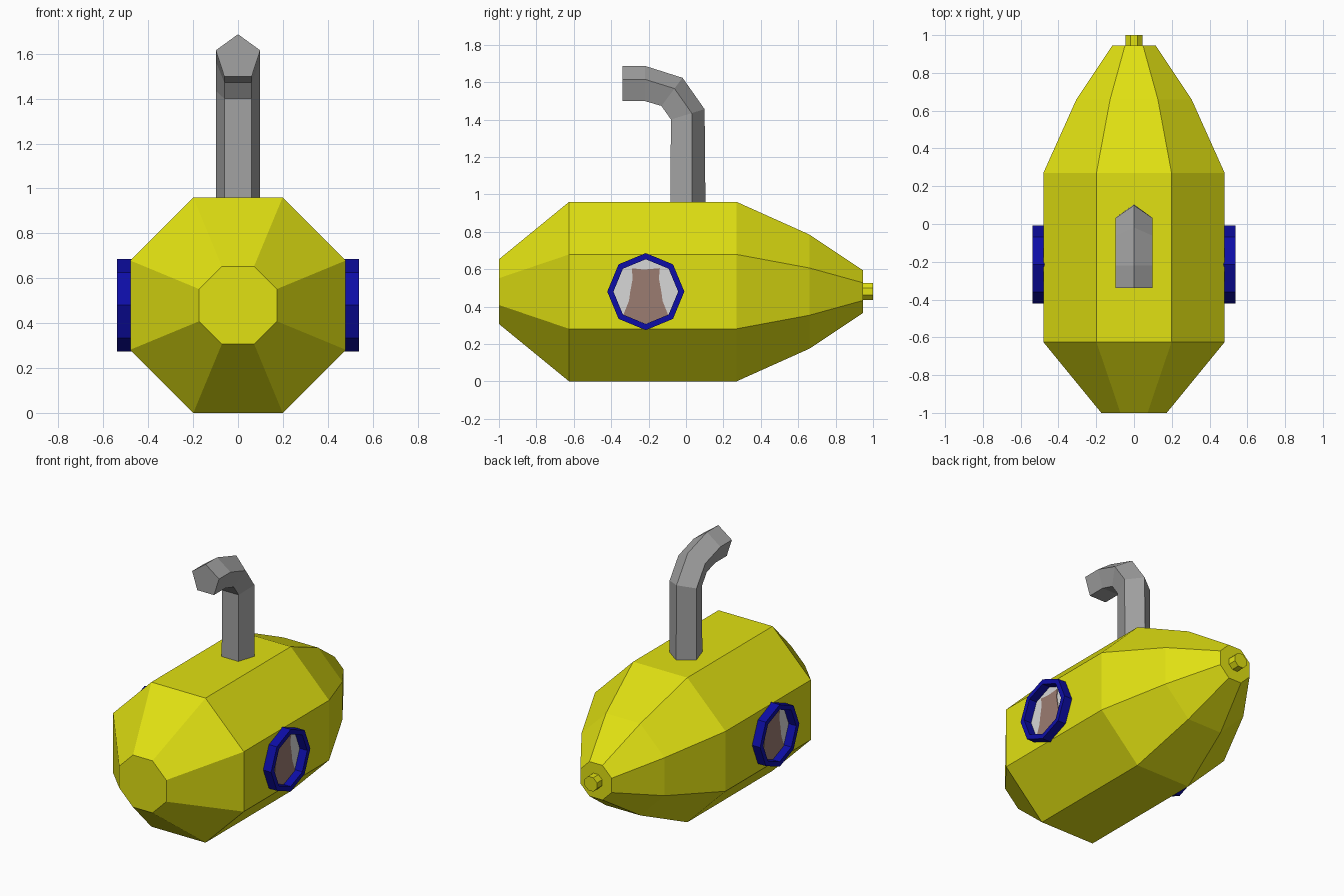
import bpy, bmesh
from math import pi, cos, sin, radians
from mathutils import Vector

cube = bpy.data.objects.get("Cube")
if cube:
    bpy.data.objects.remove(cube, do_unlink=True)


def material(name, rgb):
    m = bpy.data.materials.new(name)
    m.use_nodes = True
    m.diffuse_color = (*rgb, 1)
    m.node_tree.nodes["Principled BSDF"].inputs["Base Color"].default_value = (*rgb, 1)
    return m


YELLOW = material("yellow paint", (0.75, 0.75, 0.006))
GREY = material("grey metal", (0.36, 0.36, 0.36))
BLUE = material("blue trim", (0.004, 0.004, 0.38))
PALE = material("pale glass", (0.68, 0.68, 0.68))
BROWN = material("brown figure", (0.33, 0.2, 0.165))


def loft(name, rings, mat, closed=False):
    """Skin matching rings of points; cap both ends, or join last to first."""
    bm = bmesh.new()
    loops = [[bm.verts.new(p) for p in ring] for ring in rings]
    pairs = list(zip(loops, loops[1:]))
    if closed:
        pairs.append((loops[-1], loops[0]))
    else:
        bm.faces.new(loops[0])
        bm.faces.new(loops[-1])
    n = len(loops[0])
    for a, b in pairs:
        for i in range(n):
            j = (i + 1) % n
            bm.faces.new((a[i], a[j], b[j], b[i]))
    bmesh.ops.recalc_face_normals(bm, faces=bm.faces)
    mesh = bpy.data.meshes.new(name)
    bm.to_mesh(mesh)
    bm.free()
    mesh.materials.append(mat)
    obj = bpy.data.objects.new(name, mesh)
    bpy.context.collection.objects.link(obj)
    return obj


MID = 0.48  # height of the hull axis


def hull_ring(y, apothem):
    r = apothem / cos(pi / 8)
    angles = [pi / 8 + k * pi / 4 for k in range(8)]
    return [(r * cos(a), y, MID + r * sin(a)) for a in angles]


# Hull and tail stub
loft("hull", [hull_ring(y, r) for y, r in
              [(-1, 0.173), (-0.625, 0.48), (0.27, 0.48), (0.66, 0.305), (0.945, 0.115)]], YELLOW)
loft("tail_stub", [hull_ring(0.93, 0.046), hull_ring(1, 0.046)], YELLOW)


# Periscope: five-sided tube with its ridge on the outside of the bend
def tube_ring(y, z, tilt, r=0.104):
    out = Vector((0, cos(radians(tilt)), sin(radians(tilt))))
    side = Vector((1, 0, 0))
    return [Vector((0, y, z)) + r * (cos(a) * out + sin(a) * side)
            for a in (k * 2 * pi / 5 for k in range(5))]


loft("periscope", [tube_ring(*p) for p in
                   [(0, 0.94, 0), (0, 1.425, 17), (-0.081, 1.54, 53),
                    (-0.22, 1.583, 90), (-0.34, 1.583, 90)]], GREY)

# Portholes with a silhouette behind the rim
half = [(0.075, 0.125), (0.07, 0.07), (0.083, 0), (0.09, -0.05), (0.12, -0.125)]
figure = [(-0.01, 0.118)] + half + [(0, -0.172)] + [(-u, v) for u, v in reversed(half)]


def octagon(r):
    return [(r * cos(k * pi / 4), r * sin(k * pi / 4)) for k in range(8)]


for label, s in (("left", 1), ("right", -1)):
    def place(outline, x):
        return [(s * x, -0.215 + u, MID + v) for u, v in outline]

    inner, outer = octagon(0.173), octagon(0.206)
    loft(label + "_porthole_rim", [place(inner, 0.475), place(inner, 0.538),
                                   place(outer, 0.538), place(outer, 0.475)], BLUE, closed=True)
    loft(label + "_porthole_glass", [place(octagon(0.18), 0.476), place(octagon(0.18), 0.483)], PALE)
    loft(label + "_porthole_figure", [place(figure, 0.478), place(figure, 0.487)], BROWN)
